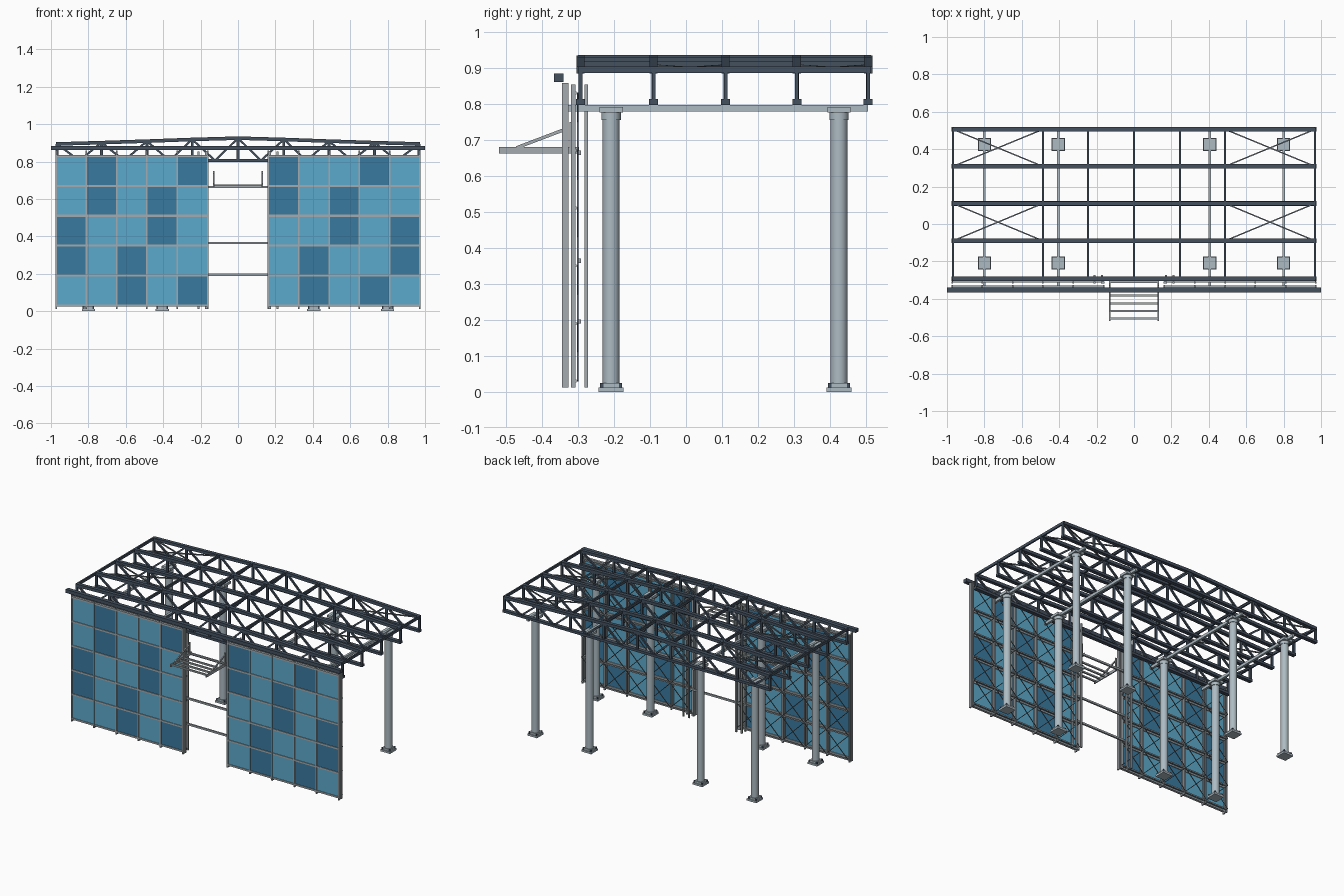
import bpy, bmesh, math
from mathutils import Vector, Matrix

if "Cube" in bpy.data.objects:
    bpy.data.objects.remove(bpy.data.objects["Cube"])


def material(name, rgb):
    m = bpy.data.materials.new(name)
    m.diffuse_color = (*rgb, 1)
    m.use_nodes = True
    m.node_tree.nodes["Principled BSDF"].inputs["Base Color"].default_value = m.diffuse_color
    return m


DARK = material("dark slate steel", (0.058, 0.082, 0.114))
LIGHT = material("pale steel", (0.42, 0.50, 0.545))
FRAME = material("grey frame", (0.37, 0.405, 0.425))
ROD = material("rod grey", (0.14, 0.165, 0.185))
PANE = material("light blue panel", (0.107, 0.402, 0.604))
PANE_DARK = material("deep blue panel", (0.042, 0.195, 0.352))


def finish(name, bm, *mats):
    bmesh.ops.recalc_face_normals(bm, faces=bm.faces)
    me = bpy.data.meshes.new(name)
    bm.to_mesh(me)
    bm.free()
    for m in mats:
        me.materials.append(m)
    ob = bpy.data.objects.new(name, me)
    bpy.context.collection.objects.link(ob)
    return ob


def add_box(bm, c, s, idx=0):
    r = bmesh.ops.create_cube(bm, size=1, matrix=Matrix.Translation(c) @ Matrix.Diagonal((*s, 1)))
    for f in {f for v in r["verts"] for f in v.link_faces}:
        f.material_index = idx


def add_bar(bm, p, q, w, h):
    """Rectangular bar from p to q, w across and h upward."""
    p, q = Vector(p), Vector(q)
    d = (q - p).normalized()
    ref = Vector((0, 0, 1)) if abs(d.z) < 0.99 else Vector((1, 0, 0))
    side = d.cross(ref).normalized()
    rot = Matrix((side, d, side.cross(d))).transposed().to_4x4()
    bmesh.ops.create_cube(bm, size=1, matrix=Matrix.Translation((p + q) / 2) @ rot
                          @ Matrix.Diagonal((w, (q - p).length, h, 1)))


def bars(name, items, mat):
    bm = bmesh.new()
    for it in items:
        add_bar(bm, *it)
    return finish(name, bm, mat)


def add_tube(bm, x, y, z0, z1, r):
    bmesh.ops.create_cone(bm, cap_ends=True, segments=24, radius1=r, radius2=r, depth=z1 - z0,
                          matrix=Matrix.Translation((x, y, (z0 + z1) / 2)))


TRUSS_Y = (-0.293, -0.09, 0.11, 0.308, 0.506)
COL_X = (-0.8, -0.405, 0.405, 0.8)
NODES = [0, 0.245, 0.487, 0.73, 0.968]
TOPS = [0.925, 0.918, 0.909, 0.901, 0.894]
top = [(-x, z) for x, z in zip(NODES[:0:-1], TOPS[:0:-1])] + list(zip(NODES, TOPS))
BOT = 0.805

# Columns with base plates, collars and caps
for x in COL_X:
    for y in (-0.208, 0.425):
        bm = bmesh.new()
        add_tube(bm, x, y, 0.02, 0.785, 0.0235)
        add_tube(bm, x, y, 0.755, 0.775, 0.027)
        add_box(bm, (x, y, 0.006), (0.07, 0.07, 0.012))
        add_box(bm, (x, y, 0.018), (0.056, 0.056, 0.012))
        add_box(bm, (x, y, 0.783), (0.065, 0.065, 0.016))
        for sx in (-1, 1):
            for sy in (-1, 1):
                add_box(bm, (x + sx * 0.026, y + sy * 0.026, 0.017), (0.009, 0.009, 0.016), 1)
        ob = finish("column", bm, LIGHT, DARK)
        for f in ob.data.polygons:
            f.use_smooth = abs(f.normal.z) < 0.5 and max(abs(f.normal.x), abs(f.normal.y)) < 0.9999
        bpy.context.view_layer.objects.active = ob
        ob.select_set(True)
        bpy.ops.object.shade_smooth_by_angle(angle=math.radians(35))
        ob.select_set(False)

# Main beams resting on the columns
bars("main_beams", [((x, -0.328, 0.788), (x, 0.506, 0.788), 0.014, 0.018) for x in COL_X], LIGHT)

# Roof trusses: chords, posts and zigzag web
for y in TRUSS_Y:
    items = [((-0.975, y, BOT), (0.975, y, BOT), 0.025, 0.016)]
    for (x0, z0), (x1, z1) in zip(top, top[1:]):
        items.append(((x0, y, z0), (x1, y, z1), 0.023, 0.019))
        mid = (x0 + x1) / 2
        items.append(((x0, y, z0), (mid, y, BOT), 0.011, 0.011))
        items.append(((mid, y, BOT), (x1, y, z1), 0.011, 0.011))
    for x, z in top:
        items.append(((x, y, BOT), (x, y, z), 0.010, 0.015))
    bars("roof_truss", items, DARK)

# Purlins linking the trusses
bars("purlins", [((x, -0.30, z + 0.001), (x, 0.514, z + 0.001), 0.010, 0.018)
                 for x, z in top if abs(abs(x) - 0.73) > 0.01], DARK)

# Crossed rods in the end roof bays
rods = []
for s in (-1, 1):
    for y0, y1 in ((TRUSS_Y[1], TRUSS_Y[2]), (TRUSS_Y[3], TRUSS_Y[4])):
        for a, b in ((y0, y1), (y1, y0)):
            rods.append(((s * 0.487, a, 0.906), (s * 0.968, b, 0.892), 0.007, 0.007))
bars("roof_cross_rods", rods, ROD)

# Sliding door track
bars("door_track", [((-1, -0.353, 0.872), (1, -0.353, 0.872), 0.026, 0.023)], DARK)

# Door leaves: 5 x 5 panels in a frame with crossed rods behind
CW, Z0, RH = 0.162, 0.03, 0.16
for leaf, (name, xs) in enumerate((("left_leaf", -0.973), ("right_leaf", 0.163))):
    bm = bmesh.new()
    cross = []
    for c in range(5):
        for r in range(5):
            xa, za = xs + c * CW, Z0 + (4 - r) * RH
            dark = (2 * c + r + 2 * leaf) % 5 in (2, 3)
            add_box(bm, (xa + CW / 2, -0.337, za + RH / 2), (CW, 0.006, RH), int(dark))
            for a, b in ((za, za + RH), (za + RH, za)):
                cross.append(((xa, -0.301, a), (xa + CW, -0.301, b), 0.004, 0.004))
    finish(name + "_panels", bm, PANE, PANE_DARK)
    bars(name + "_cross_rods", cross, ROD)

    frame = []
    for c in range(6):
        x = xs + c * CW
        frame.append(((x, -0.336, 0.012), (x, -0.336, 0.858), 0.018, 0.008))
        frame.append(((x, -0.313, 0.012), (x, -0.313, 0.853), 0.012, 0.008))
    for r in range(6):
        z = Z0 + r * RH
        frame.append(((xs, -0.336, z), (xs + 5 * CW, -0.336, z), 0.016, 0.011))
        frame.append(((xs, -0.308, z), (xs + 5 * CW, -0.308, z), 0.008, 0.008))
    bars(name + "_frame", frame, FRAME)

# Jamb posts beside the opening
bars("jamb_posts", [((s * x, y, 0.012), (s * x, y, 0.853), 0.010, 0.010)
                    for s in (-1, 1) for x in (0.172, 0.212) for y in (-0.313, -0.277)], FRAME)

# Cross rails spanning the opening
bars("opening_rails", [((-0.21, -0.297, z), (0.21, -0.297, z), 0.011, 0.012)
                       for z in (0.195, 0.364, 0.664)], FRAME)

# Entrance canopy: side arms, slats and inclined stays
items = []
for s in (-1, 1):
    x = s * 0.13
    items.append(((x, -0.519, 0.671), (x, -0.297, 0.671), 0.007, 0.017))
    items.append(((x, -0.47, 0.678), (x, -0.328, 0.732), 0.007, 0.009))
    items.append(((x, -0.32, 0.665), (x, -0.32, 0.75), 0.008, 0.008))
for y in (-0.505, -0.465, -0.425, -0.383, -0.31):
    items.append(((-0.13, y, 0.673), (0.13, y, 0.673), 0.010, 0.010))
bars("canopy", items, FRAME)
